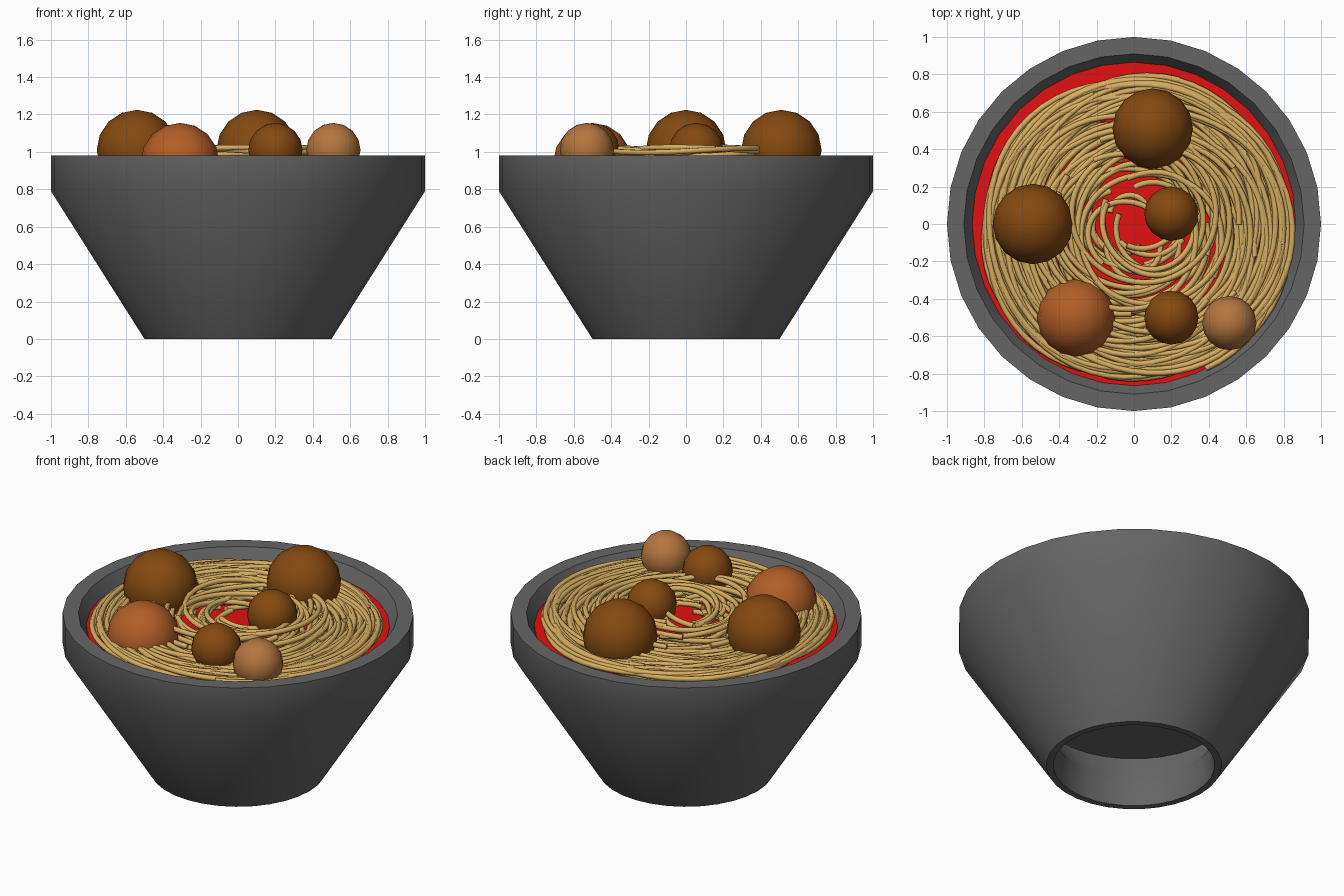
import bpy, bmesh, math, random

random.seed(7)
cube = bpy.data.objects.get("Cube")
if cube:
    bpy.data.objects.remove(cube, do_unlink=True)


def material(name, rgb):
    mat = bpy.data.materials.new(name)
    mat.use_nodes = True
    mat.diffuse_color = (*rgb, 1)
    mat.node_tree.nodes["Principled BSDF"].inputs["Base Color"].default_value = (*rgb, 1)
    return mat


GRAY = material("dark gray ceramic", (0.13, 0.13, 0.13))
RED = material("red sauce", (0.78, 0.005, 0.005))
PASTA = material("golden pasta", (0.68, 0.42, 0.12))
BROWN = material("dark brown meat", (0.23, 0.065, 0.005))
RUST = material("rust brown meat", (0.44, 0.11, 0.02))
TAN = material("tan meat", (0.46, 0.18, 0.05))


def add_object(name, bm, mat, smooth=None):
    mesh = bpy.data.meshes.new(name)
    bm.to_mesh(mesh)
    bm.free()
    obj = bpy.data.objects.new(name, mesh)
    bpy.context.collection.objects.link(obj)
    mesh.materials.append(mat)
    if smooth:
        bpy.ops.object.select_all(action="DESELECT")
        obj.select_set(True)
        bpy.context.view_layer.objects.active = obj
        bpy.ops.object.shade_smooth_by_angle(angle=math.radians(smooth))
    return obj


def disc(name, radius, z, thickness, mat):
    bm = bmesh.new()
    bmesh.ops.create_cone(bm, cap_ends=True, segments=32, radius1=radius,
                          radius2=radius, depth=thickness)
    bmesh.ops.translate(bm, verts=bm.verts, vec=(0, 0, z - thickness / 2))
    return add_object(name, bm, mat)


# Bowl: a closed wall profile turned around z, open through the foot
profile = [(0.5, 0), (1, 0.79), (1, 0.98), (0.91, 0.98), (0.44, 0.17), (0.46, 0)]
bm = bmesh.new()
ring = [bm.verts.new((r, 0, z)) for r, z in profile]
edges = [bm.edges.new((ring[i - 1], ring[i])) for i in range(len(ring))]
bmesh.ops.spin(bm, geom=ring + edges, cent=(0, 0, 0), axis=(0, 0, 1),
               angle=math.tau, steps=32, use_merge=True)
bmesh.ops.remove_doubles(bm, verts=bm.verts, dist=0.0005)
bmesh.ops.recalc_face_normals(bm, faces=bm.faces)
add_object("bowl", bm, GRAY, smooth=50)

# Floor inside the bowl and the sauce surface
disc("bowl_floor", 0.55, 0.38, 0.02, GRAY)
disc("sauce", 0.865, 0.905, 0.02, RED)

# Pasta: wavy spiral strands swept as thin tubes
curve = bpy.data.curves.new("pasta", "CURVE")
curve.dimensions = "3D"
curve.bevel_depth = 0.016
curve.bevel_resolution = 1
curve.use_fill_caps = True


def strand(r_start, r_end, z, turns, limit=0.815):
    steps = max(12, int(turns * 56))
    start = random.uniform(0, math.tau)
    slack = max(0, min(0.09, limit - max(r_start, r_end)))
    drift = random.uniform(0, math.tau)
    dx, dy = slack * math.cos(drift), slack * math.sin(drift)
    lobes, phase = random.choice((2, 3)), random.uniform(0, math.tau)
    spline = curve.splines.new("POLY")
    spline.points.add(steps)
    for i, point in enumerate(spline.points):
        t = i / steps
        a = start + t * turns * math.tau
        r = r_start + (r_end - r_start) * t
        r = min(r * (1 + 0.025 * math.sin(lobes * a + phase)), limit)
        height = z + 0.012 * math.sin(2 * a + phase)
        point.co = (0.015 + dx + r * math.cos(a),
                    -0.03 + dy + r * math.sin(a), height, 1)
    spline.use_smooth = True


# Outer nest, middle coils, then short loose curls in the centre
for i in range(22):
    r = random.uniform(0.68, 0.81)
    strand(r, r - random.uniform(0, 0.06), random.uniform(0.925, 0.95), 1.2)
for i in range(26):
    r = random.uniform(0.42, 0.7)
    strand(r, r + random.uniform(-0.1, 0.1), random.uniform(0.925, 0.955), 1.1)
for i in range(11):
    r = random.uniform(0.26, 0.42)
    strand(r, r + random.uniform(-0.08, 0.08), random.uniform(0.94, 1.015), 0.9)
for i in range(9):
    r = random.uniform(0.1, 0.24)
    strand(r, r + random.uniform(-0.05, 0.1), random.uniform(0.94, 1.0), 0.5)

pasta = bpy.data.objects.new("pasta", curve)
bpy.context.collection.objects.link(pasta)
curve.materials.append(PASTA)
bpy.ops.object.select_all(action="DESELECT")
pasta.select_set(True)
bpy.context.view_layer.objects.active = pasta
bpy.ops.object.convert(target="MESH")

# Meatballs: centre, radius and colour
meatballs = [
    ("back_meatball", 0.1, 0.51, 1.01, 0.215, BROWN),
    ("right_meatball", -0.54, 0.0, 1.01, 0.215, BROWN),
    ("front_right_meatball", -0.31, -0.5, 0.945, 0.21, RUST),
    ("middle_meatball", 0.2, 0.055, 1.01, 0.145, BROWN),
    ("front_meatball", 0.2, -0.5, 1.01, 0.145, BROWN),
    ("front_left_meatball", 0.51, -0.53, 1.01, 0.145, TAN),
]
for name, x, y, z, radius, mat in meatballs:
    bm = bmesh.new()
    bmesh.ops.create_uvsphere(bm, u_segments=16, v_segments=8, radius=radius)
    bmesh.ops.translate(bm, verts=bm.verts, vec=(x, y, z))
    add_object(name, bm, mat, smooth=60)
